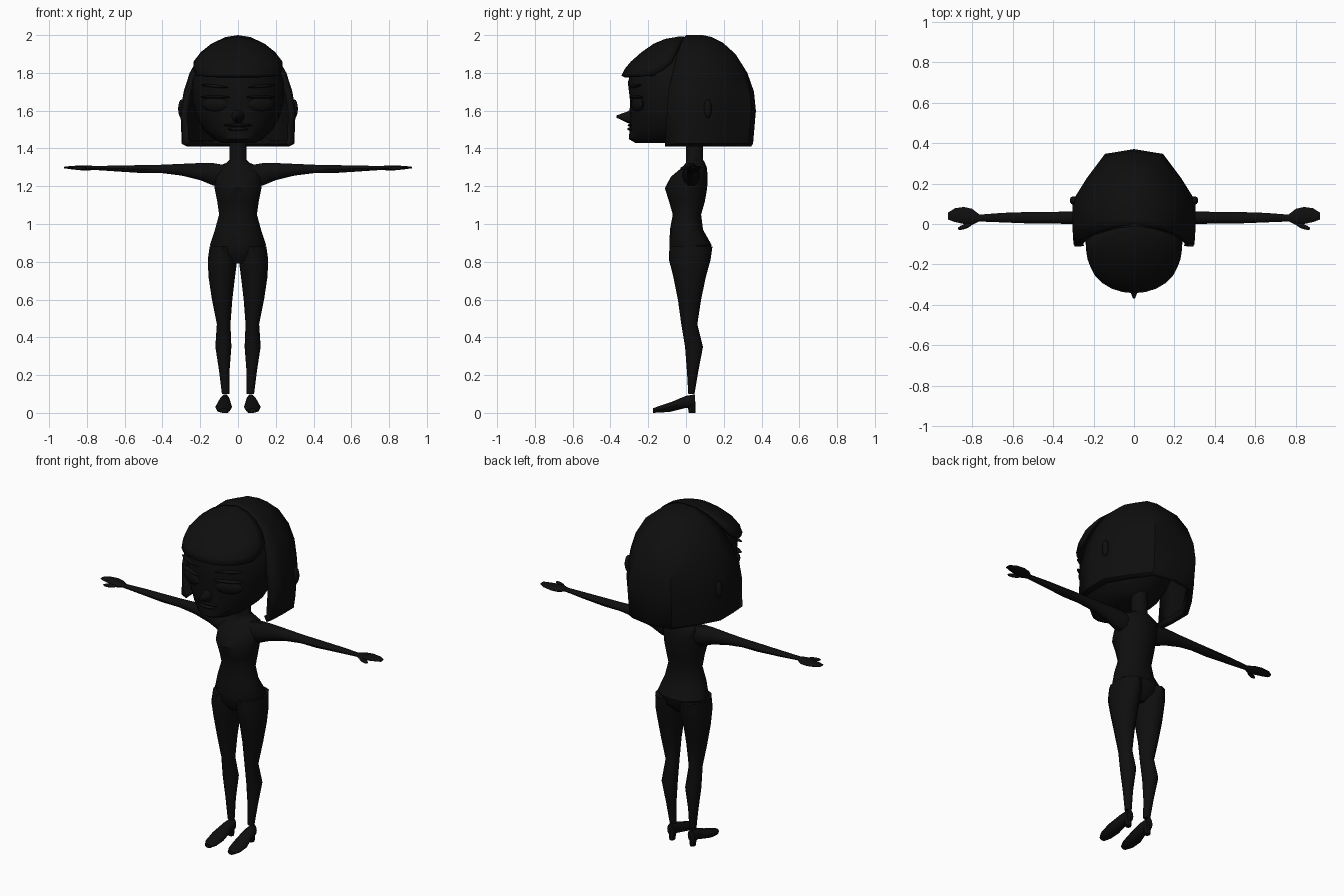
import bpy, bmesh, math
from mathutils import Matrix, Vector

if "Cube" in bpy.data.objects:
    bpy.data.objects.remove(bpy.data.objects["Cube"], do_unlink=True)

BLACK = (0.0045, 0.0045, 0.0045, 1)
black = bpy.data.materials.new("matte_black")
black.use_nodes = True
black.diffuse_color = BLACK
shader = next(n for n in black.node_tree.nodes if n.type == 'BSDF_PRINCIPLED')
shader.inputs["Base Color"].default_value = BLACK
shader.inputs["Roughness"].default_value = 0.8


def finish(name, bm, mirror=False, shell=0):
    bmesh.ops.remove_doubles(bm, verts=bm.verts, dist=0.0005)
    bmesh.ops.recalc_face_normals(bm, faces=bm.faces)
    mesh = bpy.data.meshes.new(name)
    bm.to_mesh(mesh)
    bm.free()
    mesh.materials.append(black)
    ob = bpy.data.objects.new(name, mesh)
    bpy.context.collection.objects.link(ob)
    bpy.ops.object.select_all(action='DESELECT')
    ob.select_set(True)
    bpy.context.view_layer.objects.active = ob
    bpy.ops.object.shade_smooth_by_angle(angle=math.radians(40))
    if shell:
        mod = ob.modifiers.new("thickness", 'SOLIDIFY')
        mod.thickness, mod.offset = shell, -1
    if mirror:
        ob.modifiers.new("mirror", 'MIRROR').use_mirror_merge = False
    return ob


def bridge(bm, rings, closed):
    n = len(rings[0])
    for low, high in zip(rings, rings[1:]):
        for i in range(n if closed else n - 1):
            j = (i + 1) % n
            bm.faces.new((low[i], low[j], high[j], high[i]))


def loft(name, axis, rows, n=12, mirror=False):
    """Rows: position along the axis, then the span on each of the other two axes."""
    bm = bmesh.new()
    rings = []
    for t, a0, a1, b0, b1 in rows:
        ring = []
        for i in range(n):
            ang = math.tau * i / n
            p = [(a0 + a1) / 2 + (a1 - a0) / 2 * math.cos(ang),
                 (b0 + b1) / 2 + (b1 - b0) / 2 * math.sin(ang)]
            p.insert("xyz".index(axis), t)
            ring.append(bm.verts.new(p))
        rings.append(ring)
    bridge(bm, rings, True)
    bm.faces.new(rings[0])
    bm.faces.new(rings[-1])
    return finish(name, bm, mirror)


def hood(name, outline, rows, shell):
    """Open U-shaped shell; rows: height, half width, open edge y, closed end y."""
    full = outline + [(-u, v) for u, v in reversed(outline[:-1])]
    bm = bmesh.new()
    rings = [[bm.verts.new((u * w, y0 + v * (y1 - y0), z)) for u, v in full]
             for z, w, y0, y1 in rows]
    bridge(bm, rings, False)
    return finish(name, bm, shell=shell)


def blob(name, centre, size, turn=0, tilt=0, mirror=True):
    bm = bmesh.new()
    place = (Matrix.Translation(Vector(centre)) @ Matrix.Rotation(turn, 4, 'Z')
             @ Matrix.Rotation(tilt, 4, 'Y') @ Matrix.Diagonal((*size, 1)))
    bmesh.ops.create_uvsphere(bm, u_segments=12, v_segments=8, radius=1, matrix=place)
    return finish(name, bm, mirror)


def symmetric(rows):
    return [(z, -w, w, y0, y1) for z, w, y0, y1 in rows]


# Torso and neck
loft("torso", 'z', symmetric([
    (.79, .06, -.05, .07), (.84, .13, -.085, .125), (.89, .148, -.088, .135),
    (.97, .122, -.085, .09), (1.05, .1, -.07, .08), (1.12, .11, -.09, .1),
    (1.19, .124, -.112, .112), (1.25, .125, -.08, .115), (1.3, .115, -.02, .11),
    (1.325, .06, 0, .1), (1.34, .045, 0, .09), (1.5, .045, 0, .09)]), 16)

# Legs
loft("legs", 'z', [
    (.1, .045, .085, .012, .045), (.22, .045, .1, .005, .065), (.35, .035, .12, -.005, .09),
    (.47, .04, .112, -.025, .06), (.6, .03, .138, -.043, .08), (.72, .016, .156, -.067, .105),
    (.81, .004, .16, -.09, .13), (.88, .01, .15, -.088, .14)], mirror=True)

# Shoes with small heels
loft("shoes", 'y', [
    (-.175, .055, .095, 0, .025), (-.14, .038, .115, 0, .038), (-.08, .032, .12, .005, .058),
    (0, .04, .1, .025, .092), (.048, .045, .09, .025, .1)], 10, True)
loft("shoe_heels", 'z', [(0, .052, .083, .015, .05), (.06, .045, .09, .005, .05)], 8, True)

# Arms, hands and thumbs
loft("arms", 'x', [
    (.07, -.02, .075, 1.2, 1.315), (.13, -.02, .075, 1.2, 1.325), (.2, -.01, .068, 1.23, 1.325),
    (.3, 0, .062, 1.255, 1.32), (.4, .002, .06, 1.268, 1.315), (.5, .002, .06, 1.268, 1.313),
    (.65, .008, .055, 1.278, 1.31), (.78, .013, .045, 1.287, 1.307)], 10, True)
loft("hands", 'x', [
    (.765, .013, .048, 1.287, 1.308), (.8, -.005, .075, 1.282, 1.31), (.84, 0, .084, 1.285, 1.31),
    (.885, .01, .078, 1.29, 1.307), (.92, .022, .055, 1.295, 1.303)], 8, True)
blob("thumbs", (.835, -.012, 1.295), (.038, .012, .01), -.35)

# Head
loft("head", 'z', symmetric([
    (1.43, .09, -.27, .02), (1.45, .13, -.303, .08), (1.5, .185, -.298, .13),
    (1.57, .222, -.3, .17), (1.65, .242, -.296, .2), (1.75, .247, -.308, .22),
    (1.84, .215, -.28, .2), (1.91, .15, -.2, .16), (1.96, .06, -.1, .1)]), 20)
loft("nose", 'y', [
    (-.27, -.045, .045, 1.525, 1.625), (-.31, -.028, .028, 1.535, 1.595),
    (-.368, -.005, .005, 1.563, 1.575)], 8)

# Face details
blob("eyes", (.12, -.258, 1.635), (.078, .022, .04), .36)
blob("upper_lids", (.122, -.264, 1.672), (.084, .022, .009), .36)
blob("eyebrows", (.125, -.268, 1.73), (.08, .014, .008), .36, -.08)
blob("upper_lip", (0, -.292, 1.523), (.075, .017, .009), mirror=False)
blob("lower_lip", (0, -.292, 1.503), (.055, .018, .01), mirror=False)
blob("ears", (.298, .115, 1.61), (.019, .022, .05), -.3)

# Bobbed hair, open at the face and underneath
hood("bob_hair", [(.98, 0), (1, .2), (1, .45), (.76, .7), (.47, .95), (0, 1)], [
    (1.41, .27, -.11, .345), (1.425, .298, -.112, .355), (1.6, .305, -.1, .37),
    (1.7, .288, -.095, .36), (1.8, .256, -.07, .325), (1.9, .2, -.045, .262),
    (1.96, .13, -.025, .195), (1.99, .065, -.01, .135), (2, 0, 0, .09)], .035)

# Swept fringe over the forehead
arc = [(math.cos(math.pi / 2 * i / 6), math.sin(math.pi / 2 * i / 6)) for i in range(6)] + [(0, 1)]
hood("fringe", arc, [
    (1.785, .222, -.17, -.342), (1.82, .238, -.12, -.325), (1.86, .235, -.08, -.292),
    (1.91, .197, -.055, -.235), (1.955, .14, -.035, -.17), (1.98, .08, -.02, -.11),
    (1.992, 0, -.01, -.04)], .02)
